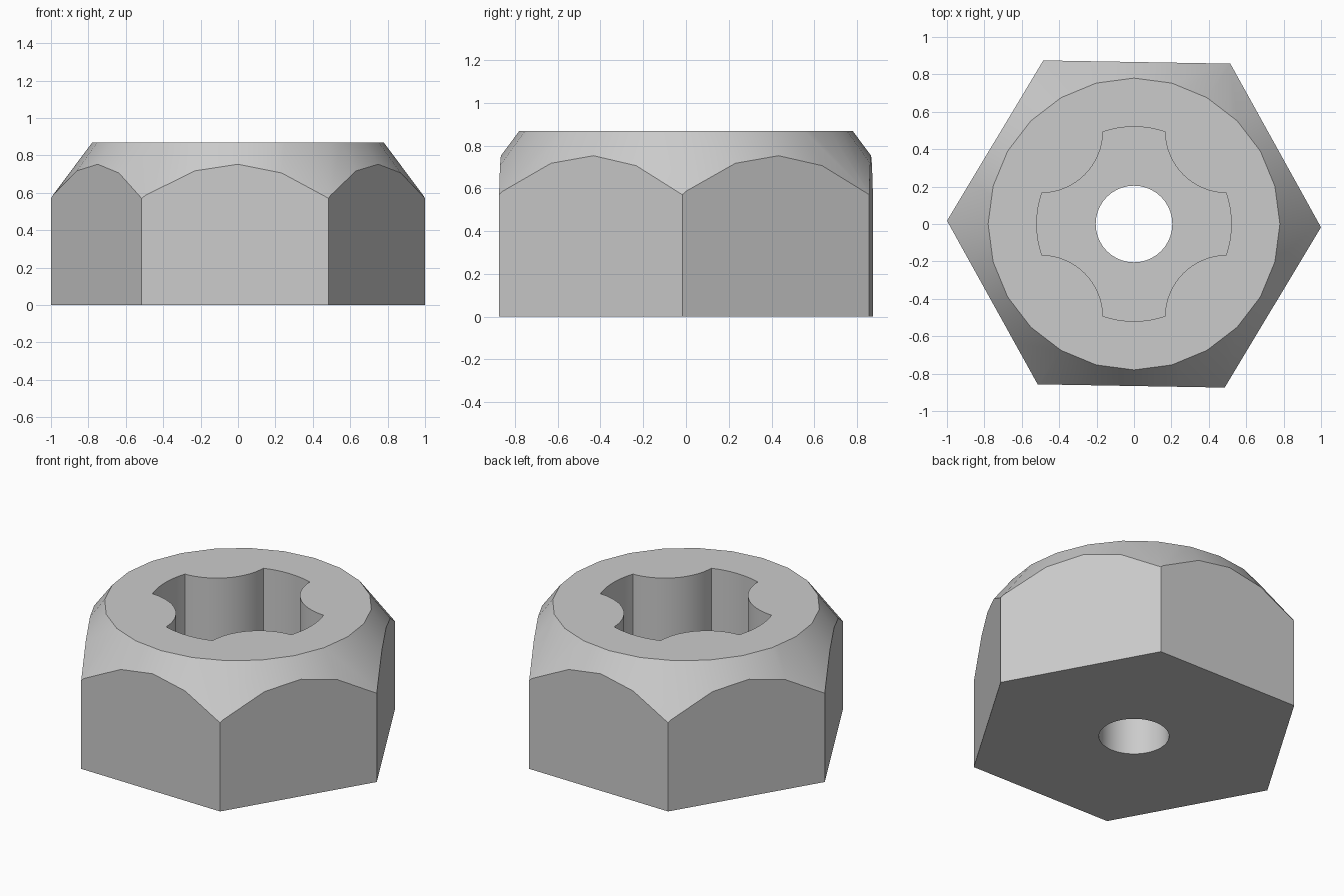
import bpy, bmesh
from math import radians, sin, cos, pi, sqrt, atan2

if "Cube" in bpy.data.objects:
    bpy.data.objects.remove(bpy.data.objects["Cube"])

HEIGHT = 0.868
TOP_R = 0.78            # flat top ring
SLOPE = 0.746           # chamfer radius gained per unit of drop
LOBE_R, NOTCH_C, NOTCH_R = 0.52, 0.5, 0.335
FLOOR = 0.37            # floor of the driver recess


def ring(radius, sides, turn=0.0):
    return [(radius * cos(turn + 2 * pi * i / sides),
             radius * sin(turn + 2 * pi * i / sides)) for i in range(sides)]


def arc(cx, cy, radius, start, end, steps):
    return [(cx + radius * cos(start + (end - start) * i / steps),
             cy + radius * sin(start + (end - start) * i / steps)) for i in range(steps)]


def prism(name, bottom, top, z0, z1):
    """Closed solid between two matching outlines."""
    bm = bmesh.new()
    low = [bm.verts.new((x, y, z0)) for x, y in bottom]
    high = [bm.verts.new((x, y, z1)) for x, y in top]
    n = len(low)
    bm.faces.new(low[::-1])
    bm.faces.new(high)
    for i in range(n):
        j = (i + 1) % n
        bm.faces.new((low[i], low[j], high[j], high[i]))
    mesh = bpy.data.meshes.new(name)
    bm.to_mesh(mesh)
    bm.free()
    obj = bpy.data.objects.new(name, mesh)
    bpy.context.collection.objects.link(obj)
    return obj


def combine(target, cutter, operation):
    cutter.hide_render = True
    bpy.context.view_layer.objects.active = target
    mod = target.modifiers.new(cutter.name, 'BOOLEAN')
    mod.operation = operation
    mod.solver = 'EXACT'
    mod.object = cutter
    bpy.ops.object.modifier_apply(modifier=mod.name)
    bpy.data.objects.remove(cutter)


# Hexagonal body, turned very slightly
hexagon = ring(1.0, 6, radians(-1))
nut = prism("hex_nut", hexagon, hexagon, 0, HEIGHT)

# Conical chamfer around the top
low_z = -0.1
cone = prism("chamfer_cone", ring(TOP_R + SLOPE * (HEIGHT - low_z), 24),
             ring(TOP_R, 24), low_z, HEIGHT)
combine(nut, cone, 'INTERSECT')

# Four-lobed driver recess: round lobes joined by scooped notches
along = NOTCH_C - sqrt(NOTCH_R ** 2 - 0.007 ** 2)
lobe = atan2(along, sqrt(LOBE_R ** 2 - along ** 2))
tip_x, tip_y = LOBE_R * cos(lobe), LOBE_R * sin(lobe)
a0 = atan2(tip_y - NOTCH_C, tip_x - NOTCH_C)
a1 = -pi / 2 - (a0 + pi)
quarter = (arc(0, 0, LOBE_R, -lobe, lobe, 8)
           + arc(NOTCH_C, NOTCH_C, NOTCH_R, a0, a1, 16))
outline = []
for k in range(4):
    c, s = cos(k * pi / 2), sin(k * pi / 2)
    outline += [(c * x - s * y, s * x + c * y) for x, y in quarter]
combine(nut, prism("recess_cutter", outline, outline, FLOOR, 1), 'DIFFERENCE')

# Round hole through the base
hole = ring(0.205, 40)
combine(nut, prism("hole_cutter", hole, hole, -0.2, 1.2), 'DIFFERENCE')

# Plain grey metal
grey = bpy.data.materials.new("grey_metal")
grey.use_nodes = True
colour = (0.6, 0.6, 0.6, 1)
grey.diffuse_color = colour
grey.node_tree.nodes["Principled BSDF"].inputs["Base Color"].default_value = colour
nut.data.materials.clear()
nut.data.materials.append(grey)
for face in nut.data.polygons:
    face.material_index = 0

bpy.ops.object.select_all(action='DESELECT')
nut.select_set(True)
bpy.context.view_layer.objects.active = nut
bpy.ops.object.shade_smooth_by_angle(angle=radians(30))
